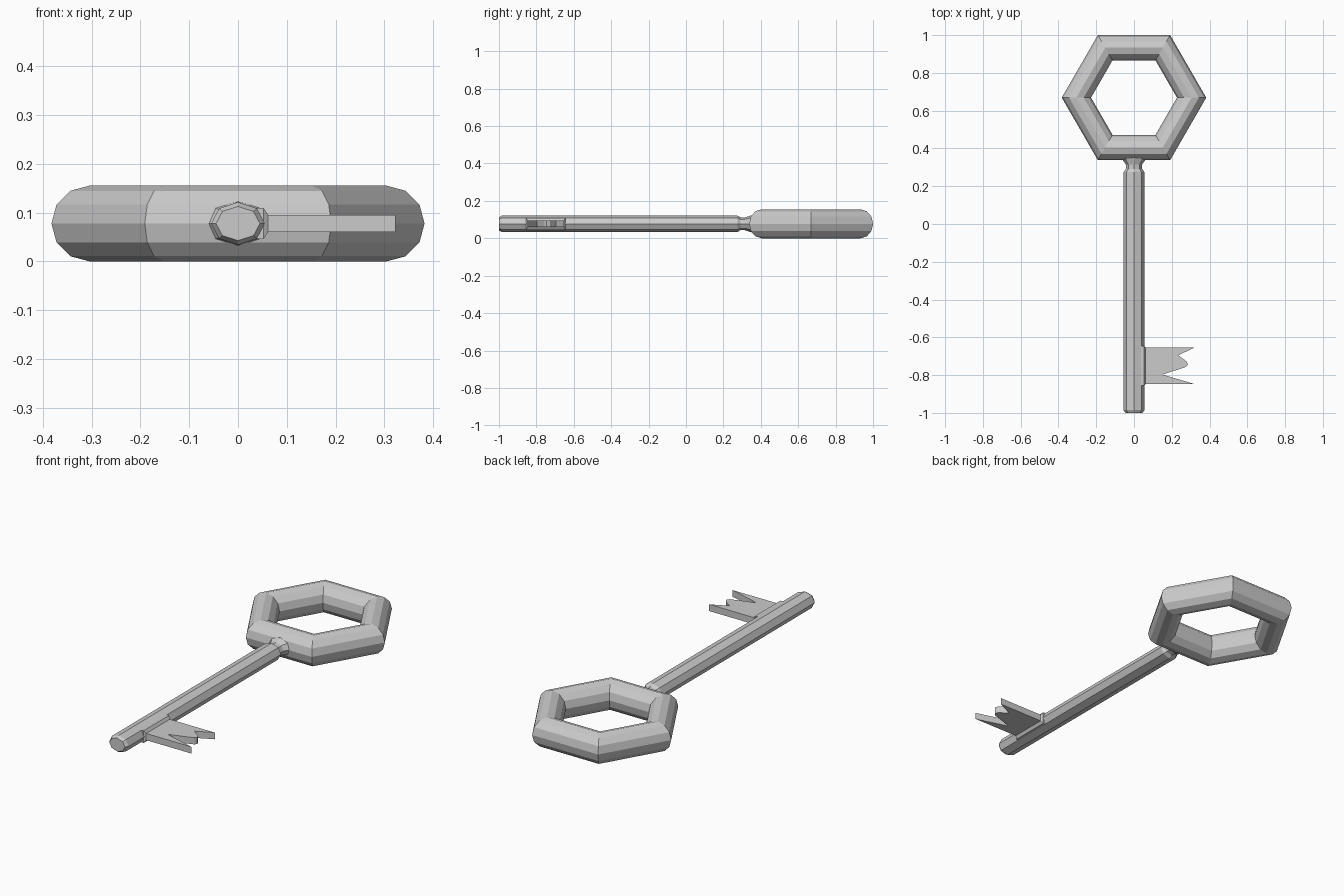
import bpy
from math import cos, sin, pi

if "Cube" in bpy.data.objects:
    bpy.data.objects.remove(bpy.data.objects["Cube"])

ZC = 0.0775  # mid height of the key


def make(name, verts, faces):
    me = bpy.data.meshes.new(name)
    me.from_pydata(verts, [], faces)
    me.update()
    ob = bpy.data.objects.new(name, me)
    bpy.context.collection.objects.link(ob)
    return ob


def loft(name, loops):
    """Bridge equal-sized vertex loops and cap both ends."""
    n = len(loops[0])
    verts = [v for loop in loops for v in loop]
    faces = [tuple(range(n))[::-1]]
    for i in range(len(loops) - 1):
        for j in range(n):
            k = (j + 1) % n
            faces.append((i * n + j, i * n + k, (i + 1) * n + k, (i + 1) * n + j))
    last = (len(loops) - 1) * n
    faces.append(tuple(range(last, last + n)))
    return make(name, verts, faces)


def octagon(y, rx, rz):
    return [(rx * sin(i * pi / 4), y, ZC + rz * cos(i * pi / 4)) for i in range(8)]


# Hexagonal bow with a twelve-sided tube
bpy.ops.mesh.primitive_torus_add(major_segments=6, minor_segments=12,
                                 major_radius=0.305, minor_radius=0.0775,
                                 location=(0, 0.669, ZC))
bpy.context.object.name = "bow"

# Eight-sided shaft: bevelled tip, neck groove, flare into the bow
stations = [(-1.0, 0.045, 0.035), (-0.985, 0.055, 0.044),
            (0.275, 0.055, 0.044), (0.292, 0.043, 0.034),
            (0.315, 0.043, 0.034), (0.347, 0.066, 0.045), (0.39, 0.068, 0.047)]
loft("shaft", [octagon(*s) for s in stations])

# Small raised seat where the bit meets the shaft
loft("bit_seat", [[(x, y0, ZC - h), (x, y1, ZC - h), (x, y1, ZC + h), (x, y0, ZC + h)]
                  for x, y0, y1, h in [(0.02, -0.855, -0.645, 0.032),
                                       (0.052, -0.855, -0.645, 0.032),
                                       (0.062, -0.848, -0.653, 0.0175)]])

# Flat toothed bit
outline = [(0.03, -0.848), (0.323, -0.848), (0.15, -0.797), (0.275, -0.757),
           (0.285, -0.745), (0.278, -0.727), (0.235, -0.695), (0.323, -0.653), (0.03, -0.653)]
loft("bit", [[(x, y, ZC + dz) for x, y in outline] for dz in (-0.0175, 0.0175)])
